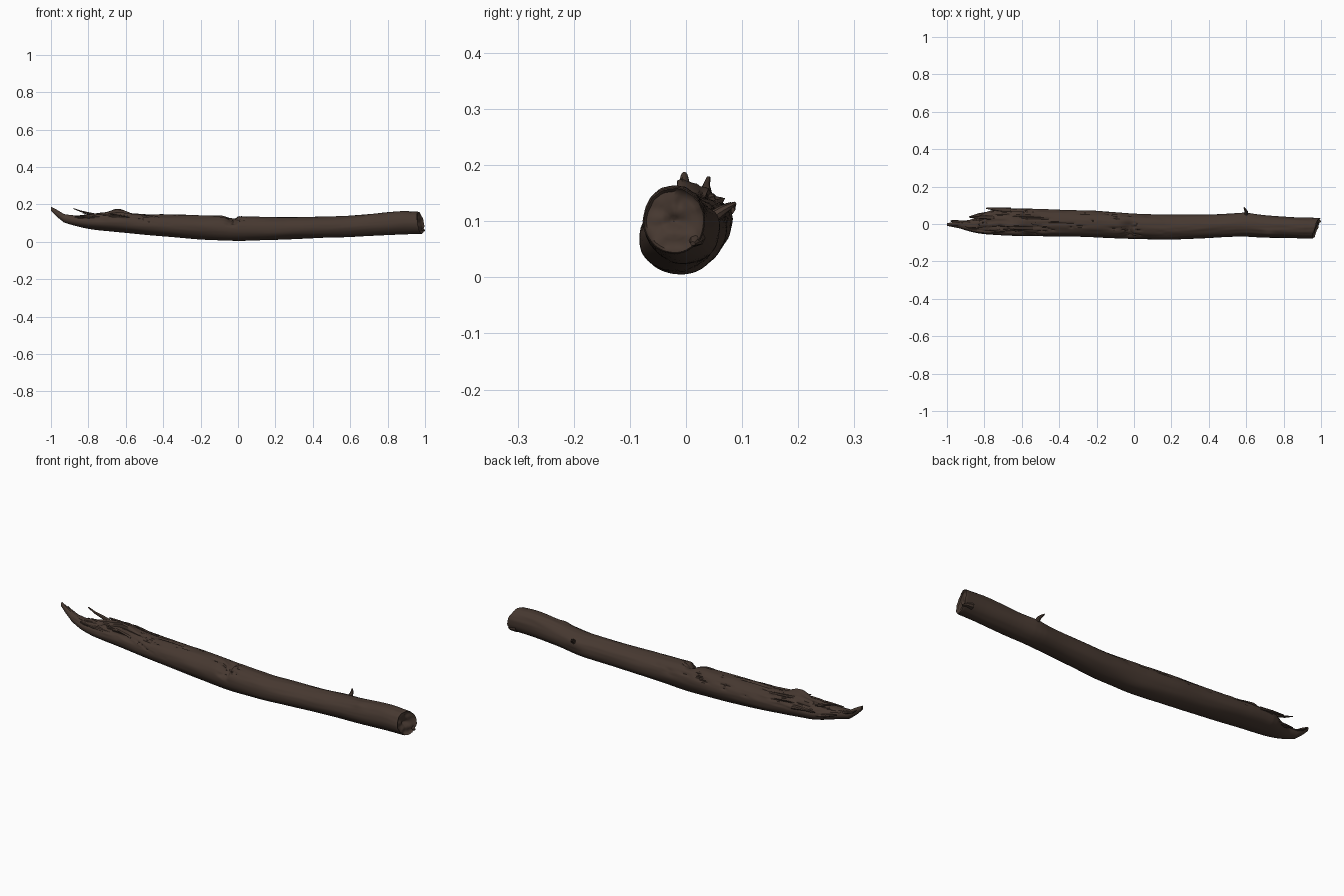
import bpy, bmesh, math
from math import sin, cos, pi, exp
from mathutils import Vector, noise

if "Cube" in bpy.data.objects:
    bpy.data.objects.remove(bpy.data.objects["Cube"])


def make_material(name, rgb):
    m = bpy.data.materials.new(name)
    m.use_nodes = True
    m.diffuse_color = (*rgb, 1)
    bsdf = m.node_tree.nodes["Principled BSDF"]
    bsdf.inputs["Base Color"].default_value = (*rgb, 1)
    bsdf.inputs["Roughness"].default_value = 0.9
    return m


bark = make_material("dark brown bark", (0.062, 0.040, 0.030))


def loft(name, rings, angle=40):
    """Skin a list of equal rings and close both ends."""
    bm = bmesh.new()
    loops = [[bm.verts.new(p) for p in ring] for ring in rings]
    n = len(rings[0])
    for a, b in zip(loops, loops[1:]):
        for i in range(n):
            j = (i + 1) % n
            bm.faces.new((a[i], a[j], b[j], b[i]))
    bm.faces.new(loops[0])
    bm.faces.new(loops[-1])
    bmesh.ops.recalc_face_normals(bm, faces=bm.faces)
    mesh = bpy.data.meshes.new(name)
    bm.to_mesh(mesh)
    bm.free()
    obj = bpy.data.objects.new(name, mesh)
    bpy.context.collection.objects.link(obj)
    mesh.materials.append(bark)
    bpy.ops.object.select_all(action="DESELECT")
    obj.select_set(True)
    bpy.context.view_layer.objects.active = obj
    bpy.ops.object.shade_smooth_by_angle(angle=math.radians(angle))
    return obj


# Trunk outline: x, lowest y, highest y, lowest z, highest z
OUTLINE = [
    (-1, -.01, .004, .165, .188), (-.97, -.016, .01, .135, .172),
    (-.93, -.024, .016, .103, .148), (-.88, -.04, .022, .088, .142),
    (-.83, -.052, .04, .075, .142), (-.77, -.057, .078, .064, .15),
    (-.65, -.062, .085, .052, .162), (-.5, -.066, .081, .037, .148),
    (-.2, -.07, .07, .013, .142), (0, -.081, .055, .003, .138),
    (.2, -.085, .05, .01, .131), (.45, -.071, .053, .02, .133),
    (.58, -.066, .06, .024, .138), (.7, -.073, .046, .032, .147),
    (.88, -.077, .036, .04, .166), (.97, -.077, .034, .042, .16),
]


def outline_at(x):
    for a, b in zip(OUTLINE, OUTLINE[1:]):
        if x <= b[0]:
            break
    t = (x - a[0]) / (b[0] - a[0])
    return [p + (q - p) * t for p, q in zip(a[1:], b[1:])]


def smooth_outline(x):
    samples = [outline_at(min(.97, max(-1, x + d))) for d in (-.03, 0, .03)]
    if x < -.85:
        return samples[1]
    return [sum(v) / 3 for v in zip(*samples)]


def bump(x, centre, width):
    return exp(-((x - centre) / width) ** 2)


def ramp(x, lo, hi):
    t = min(1, max(0, (x - lo) / (hi - lo)))
    return t * t * (3 - 2 * t)


SIDES, STEPS = 64, 340


def trunk_ring(x):
    y0, y1, z0, z1 = smooth_outline(x)
    cy, cz, ry, rz = (y0 + y1) / 2, (z0 + z1) / 2, (y1 - y0) / 2, (z1 - z0) / 2
    size = min(1, rz / .05)
    broken = 1 - ramp(x, -.75, -.3)
    ring = []
    for i in range(SIDES):
        a = 2 * pi * i / SIDES
        c, s = cos(a), sin(a)
        top = ramp(s, -.1, .7)
        # Long grain, broad lumps, and rough wood on the torn upper side
        grain = noise.noise(Vector((x * 7, c * 5, s * 5)))
        lumps = noise.noise(Vector((x * 5 + 9, c * 1.3, s * 1.3)))
        torn = noise.noise(Vector((x * 14, c * 6 + 4, s * 6)))
        r = 1 + size * (.025 * grain * (.4 + top) + .04 * lumps)
        r += size * top * broken * (.14 * torn - .05)
        # Fissures along the upper side
        crack = abs(noise.noise(Vector((x * 3 + 3, c * 4, s * 2))))
        r -= size * top * .12 * max(0, 1 - crack / .07) * (1 - ramp(x, -.1, .3))
        # Notch: steep on one side, sloping on the other
        dip = bump(x, -.02, .013 if x > -.02 else .04)
        r -= .36 * dip * ramp(s - .4 * c, .45, 1.1)
        # Lump near the torn end, and two small knots
        r += .3 * bump(x, -.65, .05) * bump(a, 1.75, .35)
        r += .09 * bump(x, .72, .03) * bump(a, 2.2, .25)
        r += .1 * bump(x, .6, .05) * bump(a, .4, .4)
        y, z = cy + ry * r * c, cz + rz * r * s
        # Slanted sawn end
        w = ramp(x, .87, .97)
        ring.append(Vector((x + w * (.3 * (y + .02) - .16 * (z - .1)), y, z)))
    return ring


rings = [trunk_ring(-1 + 1.97 * k / STEPS) for k in range(STEPS + 1)]

# Rough, slightly hollow end face
rim = rings[-1]
middle = sum(rim, Vector()) / SIDES
for f in (.96, .88, .75, .6, .45, .3, .15, .03):
    ring = []
    for p in rim:
        q = middle + (p - middle) * f
        q.x += .014 * noise.noise(q * 45) * (1 - f * .6) - .012 * (1 - f)
        if f > .9:
            q.x += .007
        ring.append(q)
    rings.append(ring)
loft("log_trunk", rings, 50)


def splinter(name, points, radius, flat=.6):
    """Tapered bent sliver through the given points."""
    path = [Vector(p) for p in points]
    out = []
    for k, p in enumerate(path):
        d = (path[min(k + 1, len(path) - 1)] - path[max(k - 1, 0)]).normalized()
        side = d.cross(Vector((0, 0, 1))).normalized()
        up = side.cross(d)
        r = radius * (1 - .75 * k / (len(path) - 1))
        out.append([p + r * (side * cos(t) + up * flat * sin(t))
                    for t in (2 * pi * i / 8 for i in range(8))])
    return loft(name, out)


# Splinters at the torn end
splinter("raised_splinter", [(-.72, .03, .135), (-.79, .036, .15),
                             (-.84, .036, .163), (-.88, .04, .178)], .014)
splinter("back_splinter", [(-.66, .072, .12), (-.73, .079, .128),
                           (-.79, .085, .13)], .016)
splinter("side_splinter", [(-.7, -.035, .125), (-.8, -.04, .13),
                           (-.87, -.036, .135)], .016)
splinter("tip_splinter", [(-.87, .0, .13), (-.92, .008, .135),
                          (-.96, .015, .15), (-.98, .016, .165)], .014)
splinter("low_splinter", [(-.76, .05, .1), (-.83, .045, .11),
                          (-.88, .036, .122)], .02)
for k in range(5):
    x, y = -.5 - .07 * k, .035 * sin(k * 2.4)
    splinter(f"bark_flake_{k}", [(x + .06, y, .132), (x, y + .004, .143),
                                 (x - .05, y + .002, .15)], .012, .5)

# Broken twig stub on the back
splinter("twig_stub", [(.6, .045, .105), (.6, .066, .12),
                       (.594, .078, .127), (.588, .088, .132)], .012, 1)

# Ragged lip at the sawn end
splinter("end_lip", [(.95, .015, .07), (.98, .018, .066), (.998, .012, .06)], .02, .8)
